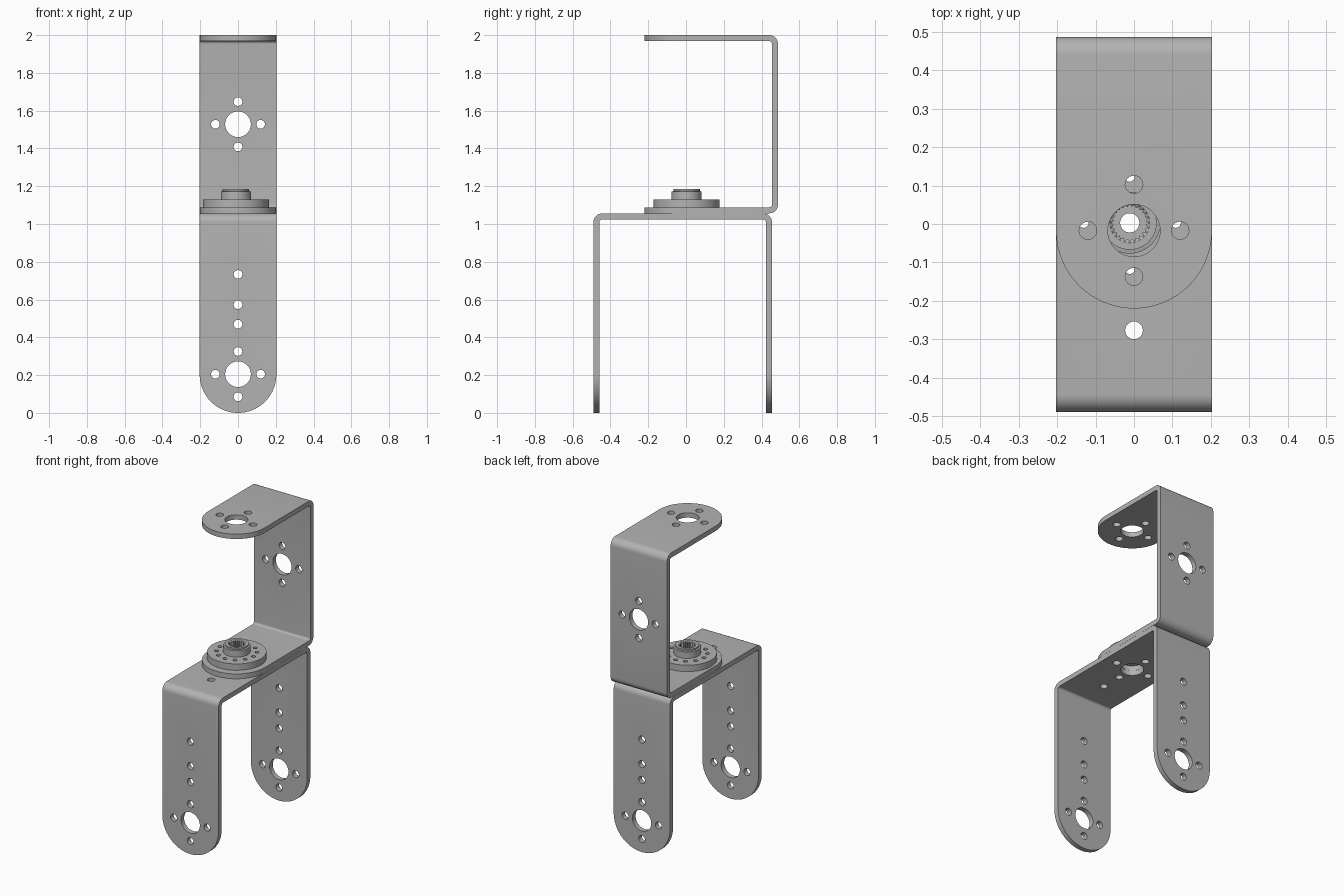
import bpy, bmesh
from math import sin, cos, pi, radians
from mathutils import Vector

cube = bpy.data.objects.get("Cube")
if cube:
    bpy.data.objects.remove(cube, do_unlink=True)

grey = bpy.data.materials.new("plain grey metal")
grey.use_nodes = True
colour = (0.45, 0.45, 0.45, 1)
grey.diffuse_color = colour
grey.node_tree.nodes["Principled BSDF"].inputs["Base Color"].default_value = colour

HALF = 0.203      # half width of the sheet strips
T = 0.032         # sheet thickness
BEND = 0.046      # outer bend radius
BIG, SMALL, PITCH = 0.068, 0.023, 0.12
MID_Y = -0.017    # axis of the pivot


def arc(cx, cy, r, a0, a1, n):
    return [(cx + r * cos(radians(a0 + (a1 - a0) * i / n)),
             cy + r * sin(radians(a0 + (a1 - a0) * i / n))) for i in range(n + 1)]


def add_prism(bm, points, axis, lo, hi):
    """Extrude a 2D outline along an axis."""
    def place(p, h):
        return {"X": (h, p[0], p[1]), "Y": (p[0], h, p[1]), "Z": (p[0], p[1], h)}[axis]
    a = [bm.verts.new(place(p, lo)) for p in points]
    b = [bm.verts.new(place(p, hi)) for p in points]
    bm.faces.new(a)
    bm.faces.new(b[::-1])
    n = len(points)
    for i in range(n):
        j = (i + 1) % n
        bm.faces.new((a[i], b[i], b[j], a[j]))


def make(name, bm):
    bmesh.ops.recalc_face_normals(bm, faces=bm.faces)
    mesh = bpy.data.meshes.new(name)
    bm.to_mesh(mesh)
    bm.free()
    mesh.materials.append(grey)
    ob = bpy.data.objects.new(name, mesh)
    bpy.context.collection.objects.link(ob)
    return ob


def prisms(name, items):
    bm = bmesh.new()
    for item in items:
        add_prism(bm, *item)
    return make(name, bm)


def boolean(ob, tool, operation):
    bpy.context.view_layer.objects.active = ob
    mod = ob.modifiers.new("cut", "BOOLEAN")
    mod.object, mod.operation, mod.solver = tool, operation, "EXACT"
    bpy.ops.object.modifier_apply(modifier=mod.name)
    bpy.data.objects.remove(tool, do_unlink=True)


def smooth(ob):
    bpy.ops.object.select_all(action="DESELECT")
    ob.select_set(True)
    bpy.context.view_layer.objects.active = ob
    bpy.ops.object.shade_smooth_by_angle(angle=radians(30))


def hole(p, q, r, axis, lo, hi):
    n = 40 if r > 0.05 else 24
    return (arc(p, q, r, 0, 360, n)[:-1], axis, lo, hi)


def hole_group(p, q, axis, lo, hi):
    """One large hole with four small ones around it."""
    small = [(PITCH, 0), (-PITCH, 0), (0, PITCH), (0, -PITCH)]
    return [hole(p, q, BIG, axis, lo, hi)] + [
        hole(p + a, q + b, SMALL, axis, lo, hi) for a, b in small]


# Lower bracket: an upside-down U with rounded leg ends
front, back, top = -0.49, 0.455, 1.056
inner = BEND - T
outline = ([(front, -0.1)]
           + arc(front + BEND, top - BEND, BEND, 180, 90, 8)
           + arc(back - BEND, top - BEND, BEND, 90, 0, 8)
           + [(back, -0.1), (back - T, -0.1)]
           + arc(back - BEND, top - BEND, inner, 0, 90, 8)
           + arc(front + BEND, top - BEND, inner, 90, 180, 8)
           + [(front + T, -0.1)])
lower = prisms("lower_bracket", [(outline, "X", -0.3, 0.3)])
shape = arc(0, HALF, HALF, 180, 360, 40) + [(HALF, 1.2), (-HALF, 1.2)]
boolean(lower, prisms("lower_shape", [(shape, "Y", -1, 1)]), "INTERSECT")
cuts = hole_group(0, 0.205, "Y", -1, 1)
cuts += [hole(0, z, SMALL, "Y", -1, 1) for z in (0.47, 0.573, 0.733)]
cuts += hole_group(0, MID_Y, "Z", 0.95, 1.15)
cuts += [hole(0, MID_Y + s * 0.26, SMALL, "Z", 0.95, 1.15) for s in (-1, 1)]
boolean(lower, prisms("lower_holes", cuts), "DIFFERENCE")
smooth(lower)

# Upper bracket: a C opening to the front with rounded plate ends
wall, base, roof = 0.487, 1.0565, 2.0
outline = ([(-0.5, base)]
           + arc(wall - BEND, base + BEND, BEND, -90, 0, 8)
           + arc(wall - BEND, roof - BEND, BEND, 0, 90, 8)
           + [(-0.5, roof), (-0.5, roof - T)]
           + arc(wall - BEND, roof - BEND, inner, 90, 0, 8)
           + arc(wall - BEND, base + BEND, inner, 0, -90, 8)
           + [(-0.5, base + T)])
upper = prisms("upper_bracket", [(outline, "X", -0.3, 0.3)])
shape = arc(0, MID_Y, HALF, 180, 360, 40) + [(HALF, 0.7), (-HALF, 0.7)]
boolean(upper, prisms("upper_shape", [(shape, "Z", 0.9, 2.2)]), "INTERSECT")
cuts = hole_group(0, 1.528, "Y", 0.3, 0.6)
cuts += hole_group(0, MID_Y, "Z", 0.95, 1.2)
cuts += hole_group(0, MID_Y, "Z", 1.9, 2.1)
boolean(upper, prisms("upper_holes", cuts), "DIFFERENCE")
smooth(upper)

# Servo horn: lathed disc and boss with a toothed socket and through bore
HX, HY, SEG = -0.011, 0.003, 96
low, disc, high = base + T, 1.13, 1.184
rings = [(0.175, low, 0), (0.175, disc, 0), (0.08, disc, 0), (0.08, 1.172, 0),
         (0.07, 1.174, 0), (0.07, high, 0), (0.052, high, 0), (0.045, high - 0.005, 1),
         (0.045, 1.135, 1), (0.025, 1.135, 0), (0.025, low, 0)]
bm = bmesh.new()
loops = []
for r, z, toothed in rings:
    loop = []
    for i in range(SEG):
        a = 2 * pi * i / SEG
        rr = r + toothed * 0.003 * cos(24 * a)
        loop.append(bm.verts.new((HX + rr * cos(a), HY + rr * sin(a), z)))
    loops.append(loop)
for k, loop in enumerate(loops):
    nxt = loops[(k + 1) % len(loops)]
    for i in range(SEG):
        j = (i + 1) % SEG
        bm.faces.new((loop[i], loop[j], nxt[j], nxt[i]))
horn = make("servo_horn", bm)
cuts = []
for i in range(12):
    v = Vector((cos(i * pi / 6), sin(i * pi / 6))) * PITCH
    cuts.append(hole(HX + v.x, HY + v.y, 0.013, "Z", 1.0, 1.16))
boolean(horn, prisms("horn_holes", cuts), "DIFFERENCE")
smooth(horn)
